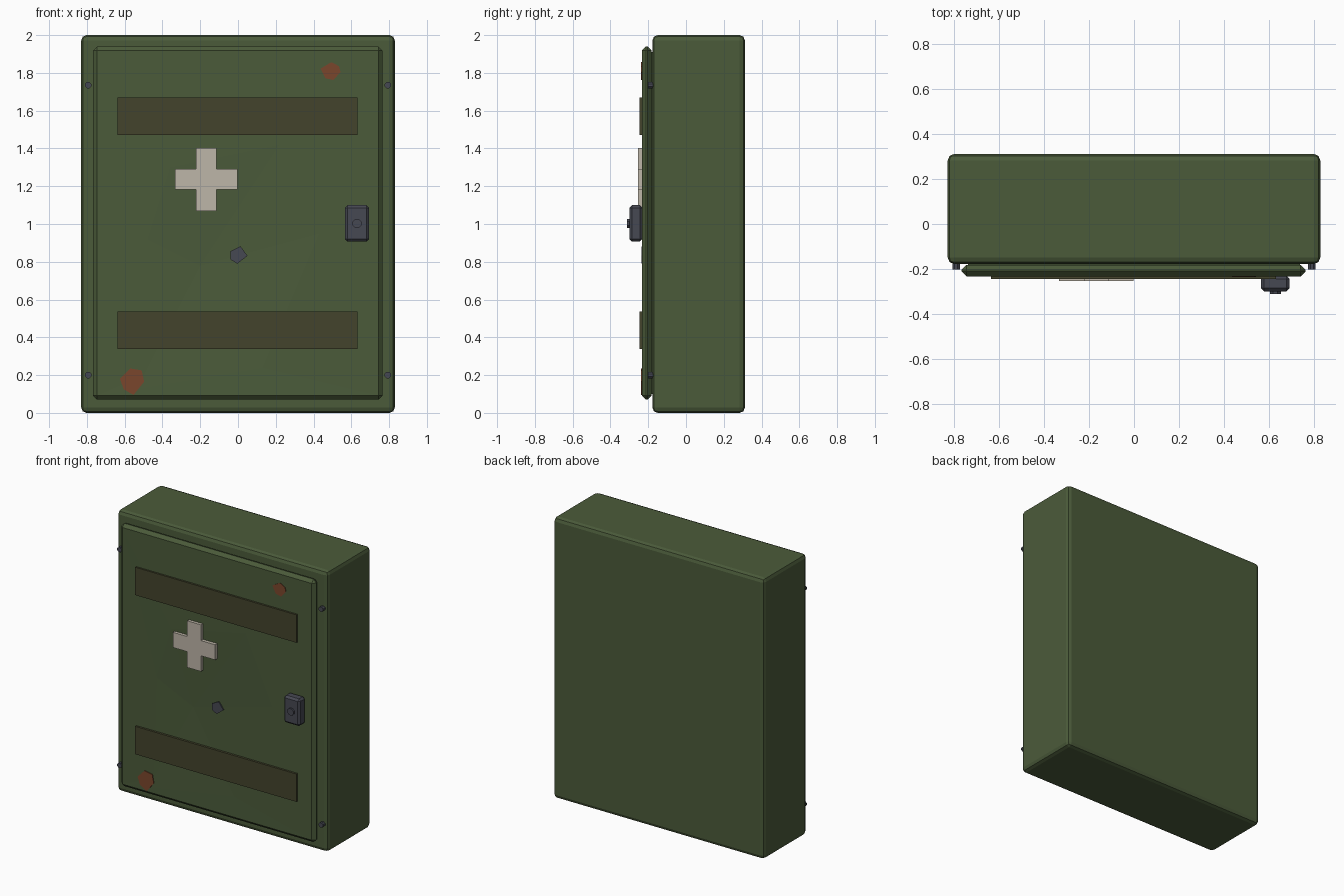
import bpy, bmesh, math
from mathutils import Vector
from mathutils.geometry import delaunay_2d_cdt

if "Cube" in bpy.data.objects:
    bpy.data.objects.remove(bpy.data.objects["Cube"])


def material(name, rgb):
    m = bpy.data.materials.new(name)
    lin = [((c / 255 + 0.055) / 1.055) ** 2.4 for c in rgb]
    m.diffuse_color = (*lin, 1)
    m.use_nodes = True
    m.node_tree.nodes["Principled BSDF"].inputs["Base Color"].default_value = m.diffuse_color
    return m


GREEN = material("olive green paint", (75, 91, 58))
BAND = material("dark brown band", (68, 68, 44))
WHITE = material("off white paint", (190, 182, 168))
RUST = material("rust", (122, 70, 44))
METAL = material("dark metal", (70, 72, 82))


def finish(name, bm, mat):
    bmesh.ops.recalc_face_normals(bm, faces=bm.faces)
    me = bpy.data.meshes.new(name)
    bm.to_mesh(me)
    bm.free()
    me.materials.append(mat)
    ob = bpy.data.objects.new(name, me)
    bpy.context.collection.objects.link(ob)
    return ob


def box_bm(x, y, z, bevel=0, segments=1):
    bm = bmesh.new()
    bmesh.ops.create_cube(bm, size=1)
    for v in bm.verts:
        v.co = Vector([(a + b) / 2 + c * (b - a) for c, (a, b) in zip(v.co, (x, y, z))])
    if bevel:
        bmesh.ops.bevel(bm, geom=bm.edges[:], offset=bevel, segments=segments,
                        profile=0.5, affect='EDGES')
    return bm


def prism(name, pts, y_front, y_back, mat):
    """Extrude an (x, z) outline along y."""
    bm = bmesh.new()
    face = bm.faces.new([bm.verts.new((x, y_front, z)) for x, z in pts])
    ext = bmesh.ops.extrude_face_region(bm, geom=[face], use_keep_orig=True)
    for v in ext["geom"]:
        if isinstance(v, bmesh.types.BMVert):
            v.co.y = y_back
    return finish(name, bm, mat)


def disc(name, x, z, r, y_front, y_back, sides=8):
    a = [math.tau * (i + 0.5) / sides for i in range(sides)]
    return prism(name, [(x + r * math.cos(t), z + r * math.sin(t)) for t in a],
                 y_front, y_back, METAL)


# Cabinet body
finish("cabinet_body", box_bm((-.83, .83), (-.178, .312), (0, 2), .028, 2), GREEN)

# Door with a shallow faceted dent in its front face
FRONT = -0.234
bm = box_bm((-.768, .765), (FRONT, -.182), (.07, 1.94), .022)
front = min(bm.faces, key=lambda f: f.calc_center_median().y)
corners = list(front.verts)
bm.faces.remove(front)
dent = [(-.2, .78, .016), (-.48, .92, .004), (.43, .95, .004), (.13, .24, .002),
        (.22, 1.42, .003), (-.5, .2, .002), (-.36, 1.3, .001)]
verts = corners + [bm.verts.new((x, FRONT + d, z)) for x, z, d in dent]
tris = delaunay_2d_cdt([v.co.xz for v in verts], [], [], 0, 1e-5)[2]
for t in tris:
    bm.faces.new([verts[i] for i in t])
finish("door", bm, GREEN)

# Gap filler behind the door
finish("door_seat", box_bm((-.74, .74), (-.19, -.17), (.1, 1.91)), GREEN)

# Horizontal bands
for name, z in (("upper_band", 1.57), ("lower_band", .438)):
    finish(name, box_bm((-.637, .632), (-.246, -.23), (z - .099, z + .099)), BAND)

# Painted cross
cx, cz, a, b = -.168, 1.236, .166, .054
cross = [(b, a), (b, b), (a, b), (a, -b), (b, -b), (b, -a),
         (-b, -a), (-b, -b), (-a, -b), (-a, b), (-b, b), (-b, a)]
prism("cross_plate", [(cx + x, cz + z) for x, z in cross], -.254, -.228, WHITE)

# Latch and keyhole button
finish("latch", box_bm((.566, .694), (-.3, -.23), (.907, 1.1), .014), METAL)
disc("latch_button", .63, 1.003, .026, -.312, -.29)

# Corner screws
for x in (-.793, .793):
    for z in (.2, 1.735):
        disc("corner_screw", x, z, .018, -.202, -.17)

# Rust spots and chipped paint
prism("upper_rust", [(.437, 1.823), (.495, 1.857), (.535, 1.835), (.543, 1.805),
                     (.505, 1.762), (.462, 1.772)], -.237, -.23, RUST)
prism("lower_rust", [(-.625, .18), (-.57, .235), (-.51, .225), (-.497, .165),
                     (-.553, .095), (-.605, .125)], -.237, -.229, RUST)
prism("paint_chip", [(-.04, .855), (.013, .882), (.05, .832), (-.003, .79),
                     (-.04, .812)], -.236, -.228, METAL)
